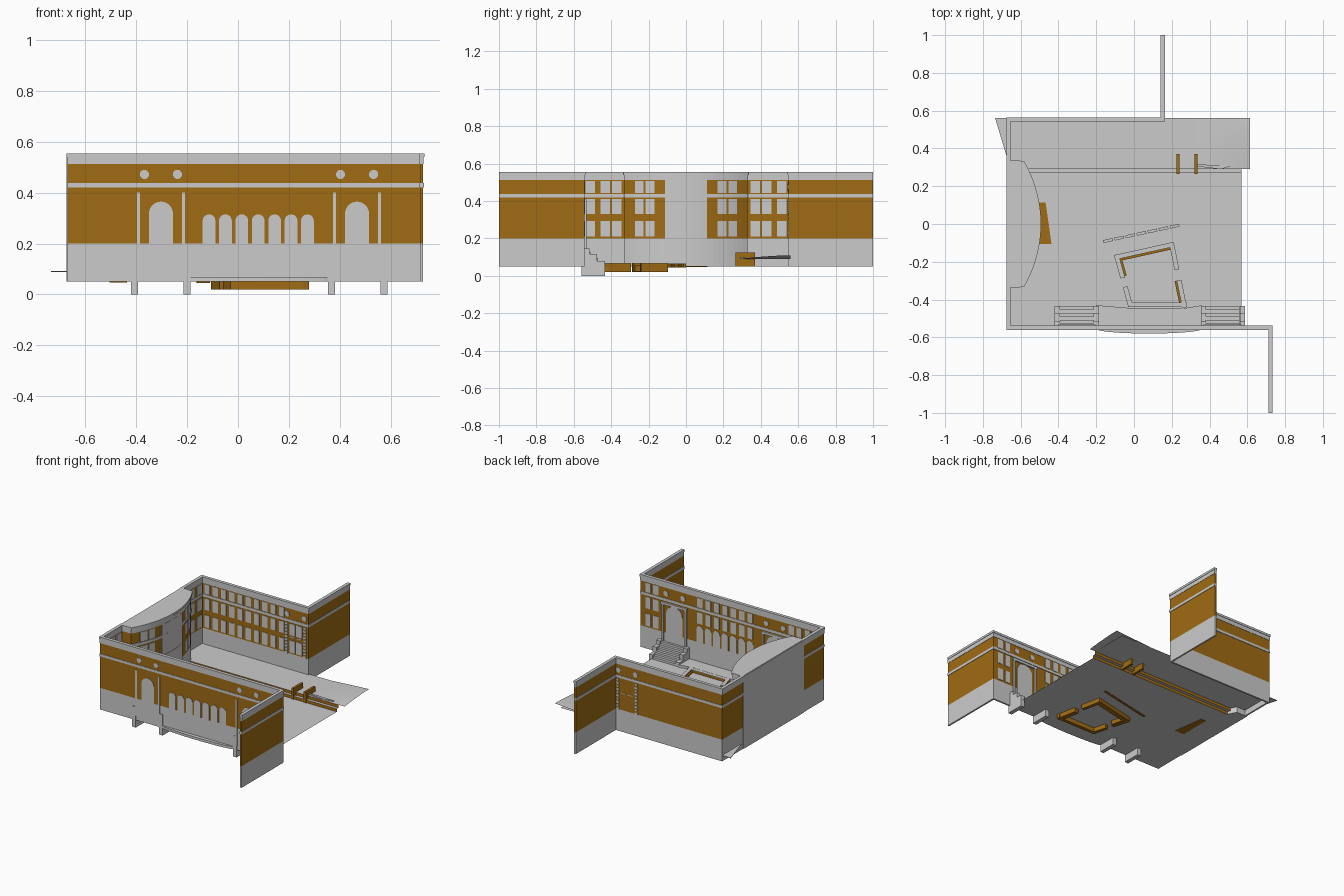
import bpy, bmesh
from math import sin, cos, pi, asin, sqrt
from mathutils import Vector, Matrix

if "Cube" in bpy.data.objects:
    bpy.data.objects.remove(bpy.data.objects["Cube"])

brown = bpy.data.materials.new("brown_brick")
brown.diffuse_color = (0.35, 0.15, 0.007, 1)
brown.use_nodes = True
brown.node_tree.nodes["Principled BSDF"].inputs["Base Color"].default_value = brown.diffuse_color


def build(name, parts, mat=None):
    """Make one object from prisms given as (ring of points, extrusion vector)."""
    bm = bmesh.new()
    for ring, ext in parts:
        a = [bm.verts.new(p) for p in ring]
        b = [bm.verts.new(Vector(p) + Vector(ext)) for p in ring]
        bm.faces.new(a)
        bm.faces.new(b)
        for i in range(len(a)):
            j = (i + 1) % len(a)
            bm.faces.new((a[i], a[j], b[j], b[i]))
    bmesh.ops.recalc_face_normals(bm, faces=bm.faces)
    return finish(name, bm, mat)


def finish(name, bm, mat=None):
    me = bpy.data.meshes.new(name)
    bm.to_mesh(me)
    bm.free()
    if mat:
        me.materials.append(mat)
    ob = bpy.data.objects.new(name, me)
    bpy.context.collection.objects.link(ob)
    return ob


def flat(pts, z0, z1):
    return [(x, y, z0) for x, y in pts], (0, 0, z1 - z0)


def box(x0, x1, y0, y1, z0, z1):
    return flat([(x0, y0), (x1, y0), (x1, y1), (x0, y1)], z0, z1)


def upright(pts, y0, y1):
    return [(x, y0, z) for x, z in pts], (0, y1 - y0, 0)


def arch(x, w, z0, z1, y0, y1):
    r = w / 2
    top = [(x + r * cos(pi * i / 12), z1 - r + r * sin(pi * i / 12)) for i in range(13)]
    return upright([(x - r, z0), (x + r, z0)] + top, y0, y1)


def disc(x, z, r, y0, y1):
    return upright([(x + r * cos(pi * i / 10), z + r * sin(pi * i / 10)) for i in range(20)], y0, y1)


def strip(a, b, t, z0, z1):
    """Straight strip from a to b, thickened to its left."""
    a, b = Vector(a), Vector(b)
    d = (b - a).normalized()
    n = Vector((-d.y, d.x)) * t
    return flat([a, b, b + n, a + n], z0, z1)


# Walls in horizontal layers: plan rectangles and the swell of the mouldings
walls = [(-.67, .728, -.555, -.543), (.716, .728, -1, -.543),
         (-.67, .158, .548, .56), (.146, .158, .548, 1),
         (-.67, -.658, -.55, -.325), (-.67, -.658, .325, .555)]


def wall_layer(name, z0, z1, swell=0, mat=None):
    out = []
    for x0, x1, y0, y1 in walls:
        ya, yb = max(y0 - swell, -1), min(y1 + swell, 1)
        out.append(box(x0 - swell, x1 + swell, ya, yb, z0, z1))
    build(name, out, mat)


wall_layer("wall_base", .05, .2)
wall_layer("wall_lower_brick", .2, .42, 0, brown)
wall_layer("wall_string_course", .42, .438, .003)
wall_layer("wall_upper_brick", .438, .512, 0, brown)
wall_layer("wall_cornice", .512, .54, .002)
wall_layer("wall_coping", .54, .555, .005)

# Curved bay on the left wall
R, CX = .65, -1.15


def bay(g, z0, z1):
    half = asin(.33 / R)
    arc = [(CX + (R + g) * cos(half * i / 12), (R + g) * sin(half * i / 12)) for i in range(-12, 13)]
    return flat([(-.67, -.33 - g)] + arc + [(-.67, .33 + g)], z0, z1)


build("bay_base", [bay(0, .05, .2)])
build("bay_lower_brick", [bay(0, .2, .42)], brown)
build("bay_string_course", [bay(.004, .42, .438)])
build("bay_upper_brick", [bay(0, .438, .512)], brown)
build("bay_cornice", [bay(.003, .512, .54), bay(.008, .54, .555)])
build("bay_back_panel", [box(-.674, -.669, -.33, .33, .05, .552)])


def on_bay(y0, y1, z0, z1, out):
    ys = [y0 + (y1 - y0) * i / 6 for i in range(7)]
    outer = [(CX + sqrt((R + out) ** 2 - y * y), y) for y in ys]
    inner = [(CX + sqrt((R - .004) ** 2 - y * y), y) for y in reversed(ys)]
    return flat(outer + inner, z0, z1)


rows = [(.21, .294), (.33, .41), (.442, .508)]
build("bay_entrance_panel", [on_bay(-.113, .113, .05, .3, .006), on_bay(-.113, .113, .3, .512, .004)])
build("bay_windows", [on_bay(s * c - .024, s * c + .024, z0, z1, .003)
                      for s in (-1, 1) for c in (.192, .25) for z0, z1 in rows])
build("side_wall_windows", [box(-.66, -.654, s * c - .025, s * c + .025, z0, z1)
                            for s in (-1, 1) for c in (.37, .432, .512) for z0, z1 in rows])

# Front wall openings
doors = [-.303, .468]
arches = [-.114 + .0645 * i for i in range(7)]
build("door_arches", [arch(x, .095 + d, .14 if d else .2, .365 + d, *ys) for x in doors
                      for d, ys in ((0, (-.558, -.55)), (.03, (-.544, -.539)))])
build("small_arches", [arch(x, .05, .2, .315, -.558, -.54) for x in arches])
build("front_roundels", [disc(x + s * .065, .472, .018, -.559, -.539) for x in doors for s in (-1, 1)])
build("door_pilasters", [box(x + s * .088 - .006, x + s * .088 + .006, -.56, -.532, .08, .4)
                         for x in doors for s in (-1, 1)]
      + [box(x - .1, x + .1, -.544, -.532, .395, .412) for x in doors])
cols = [(x, rows[1:]) for x in arches] + [(x, rows) for x in (-.62, -.555, -.49, -.43, .61, .67)]
build("front_inner_windows", [box(x - .02, x + .02, -.545, -.54, z0, z1) for x, rs in cols for z0, z1 in rs])

# Back wall windows and quoined entrance bay
build("back_windows", [box(x - .02, x + .02, .545, .55, z0, z1)
                       for x in [-.62 + .0635 * i for i in range(10)] for z0, z1 in rows])
build("back_quoins", [box(x - .012 + .003 * (i % 2), x + .012 - .003 * (i % 2), .542, .563,
                          .2 + .022 * i, .214 + .022 * i)
                      for x in (-.01, .132) for i in range(10)])
build("back_roundels", [disc(x, .472, .018, .543, .563) for x in (-.005, .127)])
build("back_entry_windows", [box(x - .022, x + .022, .544, .55, z0, z1)
                             for x in (.035, .088) for z0, z1 in rows[:2]]
      + [box(x - .018, x + .018, .545, .563, .315, .322) for x in (.035, .088)])

# Ground: one stepped sheet with brown risers at the terrace
profile = [(-.55, .05), (.27, .05), (.27, .07), (.29, .07), (.29, .09), (.56, .09)]
bm = bmesh.new()
edge = [[bm.verts.new((x, y, z)) for y, z in profile] for x in (-.67, .57)]
for i in range(len(profile) - 1):
    f = bm.faces.new((edge[0][i], edge[1][i], edge[1][i + 1], edge[0][i + 1]))
    f.material_index = int(i in (1, 3))
ground = finish("courtyard_ground", bm)
ground.data.materials.append(None)
ground.data.materials.append(brown)

# Terrace overhangs: corner wedge and gently curved right end
build("terrace_corner", [flat([(-.735, .56), (-.66, .56), (-.66, .31)], .088, .092)])
bm = bmesh.new()
bmesh.ops.create_grid(bm, x_segments=6, y_segments=10, size=.5,
                      matrix=Matrix.Translation((.475, .425, .091)) @ Matrix.Diagonal((.28, .27, 1, 1)))
for v in bm.verts:
    v.co.z += .018 * max(0, (v.co.x - .335) / .28) * sin(pi * (v.co.y - .29) / .54)
for f in bm.faces:
    f.smooth = True
finish("terrace_curved_end", bm)
build("terrace_step_cheeks", [box(x - .008, x + .008, .265, .37, .05, .125) for x in (.233, .327)], brown)
build("terrace_wedge_rail", [flat([(.335, .315), (.335, .305), (.46, .29), (.52, .31)], .09, .1)])

# Raised bank along the front wall, bulging outside
bulge = [(.08 + .28 * cos(pi * i / 16), -.555 - .025 * sin(pi * i / 16)) for i in range(17)]
build("front_bank", [flat([(-.2, -.43), (-.02, -.445), (.27, -.445), (.36, -.43)] + bulge, .05, .067)])

# Door stairs and stepped cheek walls
cheek = [(-.56, 0), (-.56, .145), (-.515, .145), (-.515, .117), (-.475, .117),
         (-.475, .08), (-.433, .08), (-.433, 0)]
build("stair_cheeks", [([(x - .014, y, z) for y, z in cheek], (.028, 0, 0)) for x in (-.407, -.2, .368, .574)])
build("door_stairs", [box(x - .09, x + .09, -.55, -.435 - .018 * i, .05 + .015 * i, .065 + .015 * i)
                      for x in doors for i in range(6)])

# Tilted seating court: low walls dropping below the ground, with gaps
A, B, C, D = [Vector(p) for p in ((-.106, -.165), (.21, -.095), (.28, -.44), (-.03, -.44))]
runs = [(B, A), (A, A.lerp(D, .45)), (A.lerp(D, .62), D), (D, C), (C, C.lerp(B, .42)), (C.lerp(B, .58), B)]
build("seating_court_walls", [strip(a, b, .024, .02, .066) for a, b in runs], brown)
build("seating_court_caps", [strip(a, b, .025, .066, .069) for a, b in runs])
inset = [p.lerp((A + B + C + D) / 4, .14) for p in (A, B, C, D)]
iA, iB, iC, iD = inset
build("seating_court_bench", [strip(a, b, .014, .022, .058) for a, b in
                              ((iB, iA), (iA, iA.lerp(iD, .4)), (iC, iC.lerp(iB, .4)))], brown)

# Row of low blocks beside the court
P, Q = Vector((-.16, -.1)), Vector((.25, -.012))
blocks = [(P.lerp(Q, i / 7), P.lerp(Q, (i + .85) / 7)) for i in range(7)]
build("low_blocks", [strip(a, b, .015, .045, .062) for a, b in blocks], brown)
build("low_block_tops", [strip(a, b, .015, .062, .065) for a, b in blocks])

# Brown mat in front of the bay
build("entrance_mat", [flat([(-.505, .115), (-.468, .115), (-.437, -.105), (-.505, -.105)], .047, .053)], brown)
